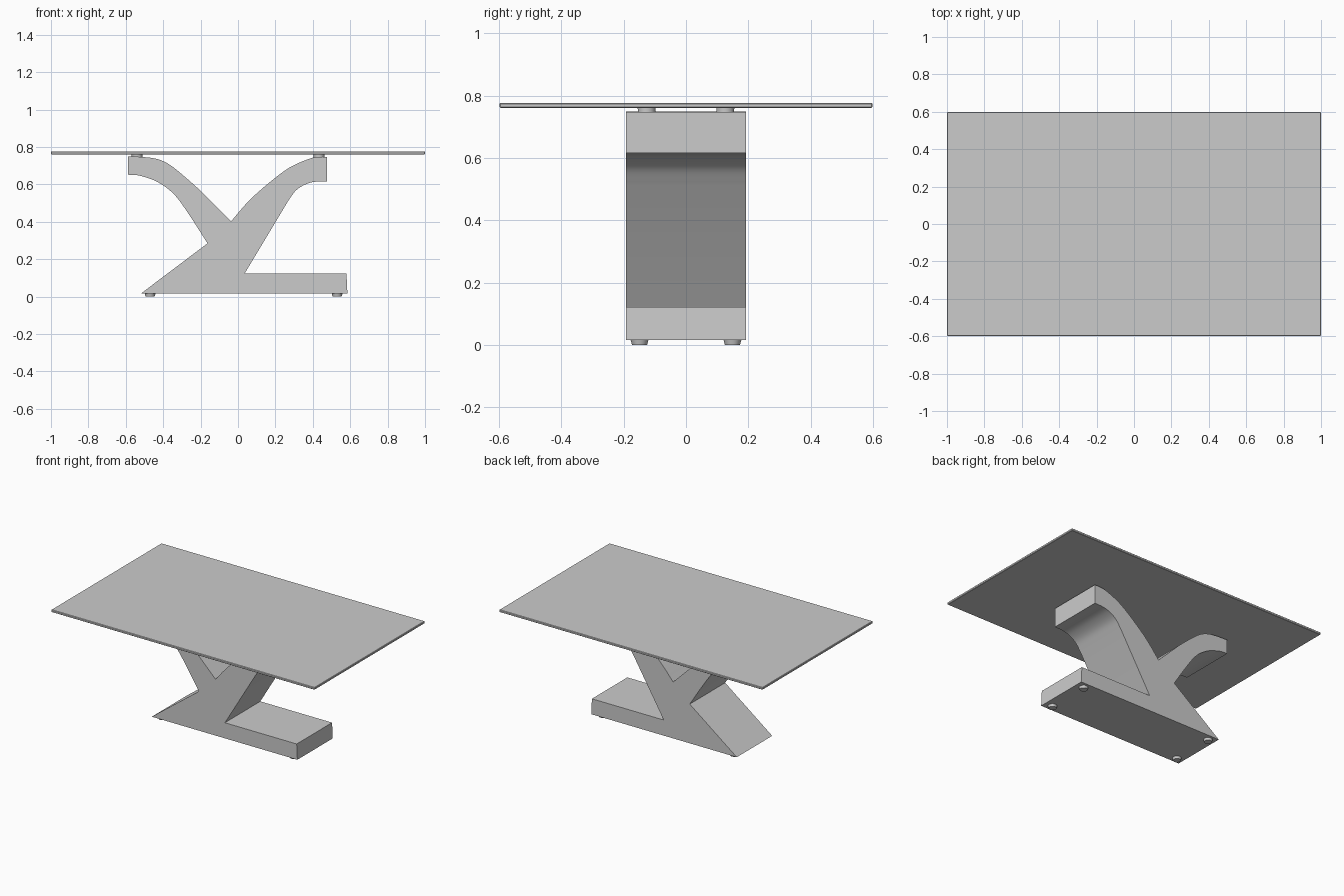
import bpy, bmesh
from mathutils import Vector

if "Cube" in bpy.data.objects:
    bpy.data.objects.remove(bpy.data.objects["Cube"])


def spline(points, steps=6):
    """Smooth curve through (x, z) points."""
    p = [Vector(q) for q in points]
    p = [2 * p[0] - p[1]] + p + [2 * p[-1] - p[-2]]
    out = []
    for a, b, c, d in zip(p, p[1:], p[2:], p[3:]):
        for i in range(steps):
            t = i / steps
            out.append(0.5 * (2 * b + (c - a) * t + (2 * a - 5 * b + 4 * c - d) * t ** 2
                              + (3 * b - a - 3 * c + d) * t ** 3))
    return out + [p[-2]]


def finish(bm, name, smooth=False):
    bmesh.ops.recalc_face_normals(bm, faces=bm.faces)
    me = bpy.data.meshes.new(name)
    bm.to_mesh(me)
    bm.free()
    ob = bpy.data.objects.new(name, me)
    bpy.context.collection.objects.link(ob)
    if smooth:
        bpy.ops.object.select_all(action='DESELECT')
        ob.select_set(True)
        bpy.context.view_layer.objects.active = ob
        bpy.ops.object.shade_smooth_by_angle(angle=0.4)
    return ob


def disc(name, x, y, z0, z1, r0, r1):
    bm = bmesh.new()
    bmesh.ops.create_cone(bm, cap_ends=True, segments=32, radius1=r0, radius2=r1, depth=z1 - z0)
    bmesh.ops.translate(bm, verts=bm.verts, vec=(x, y, (z0 + z1) / 2))
    finish(bm, name, True)


# Table top with a fine chamfer
bm = bmesh.new()
bmesh.ops.create_cube(bm, size=1)
bmesh.ops.scale(bm, verts=bm.verts, vec=(2, 1.196, 0.016))
bmesh.ops.translate(bm, verts=bm.verts, vec=(0, 0, 0.769))
bmesh.ops.bevel(bm, geom=bm.edges[:], offset=0.003, segments=1, affect='EDGES')
finish(bm, "table_top")

# Pedestal: side profile with two curved arms, extruded across the width
right_under = spline([(0.27, 0.515), (0.31, 0.568), (0.36, 0.6), (0.41, 0.614), (0.475, 0.617)])
right_top = spline([(0.475, 0.748), (0.43, 0.747), (0.38, 0.737), (0.275, 0.69),
                    (0.17, 0.612), (0.06, 0.514), (-0.037, 0.403)])
left_top = spline([(-0.206, 0.572), (-0.29, 0.646), (-0.366, 0.706), (-0.43, 0.735),
                   (-0.5, 0.746), (-0.588, 0.75)])
left_under = spline([(-0.588, 0.652), (-0.527, 0.647), (-0.43, 0.613), (-0.34, 0.545),
                     (-0.26, 0.436), (-0.163, 0.285)])
profile = ([(-0.52, 0.016), (0.585, 0.016), (0.58, 0.123), (0.035, 0.123)]
           + right_under + right_top + left_top + left_under)
W = 0.192
bm = bmesh.new()
face = bm.faces.new([bm.verts.new((p[0], -W, p[1])) for p in profile])
side = bmesh.ops.extrude_face_region(bm, geom=[face])
bmesh.ops.translate(bm, verts=[v for v in side["geom"] if isinstance(v, bmesh.types.BMVert)],
                    vec=(0, 2 * W, 0))
finish(bm, "pedestal", True)

# Floor feet and the pads carrying the top
for s, label in ((-1, "front"), (1, "back")):
    for x, end in ((-0.47, "left"), (0.53, "right")):
        disc(f"foot_{label}_{end}", x, s * 0.149, 0, 0.018, 0.024, 0.029)
    for x, end in ((-0.54, "left"), (0.433, "right")):
        disc(f"top_pad_{label}_{end}", x, s * 0.126, 0.738, 0.762, 0.028, 0.029)
